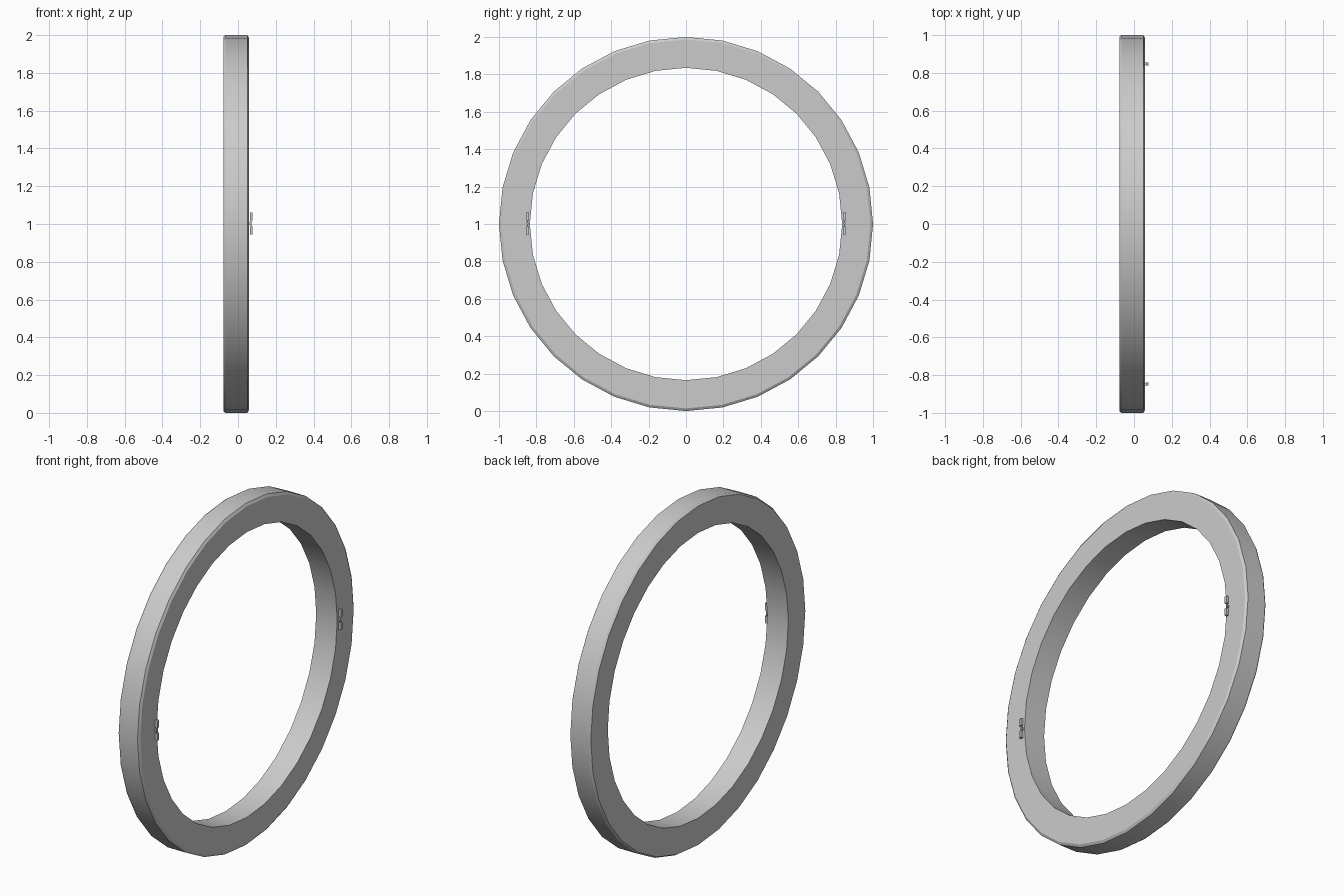
import bpy, bmesh, math

if "Cube" in bpy.data.objects:
    bpy.data.objects.remove(bpy.data.objects["Cube"])


def finish(name, bm):
    bmesh.ops.recalc_face_normals(bm, faces=bm.faces)
    mesh = bpy.data.meshes.new(name)
    bm.to_mesh(mesh)
    bm.free()
    obj = bpy.data.objects.new(name, mesh)
    bpy.context.collection.objects.link(obj)
    return obj


# Ring: chamfered (x, radius) profile swept around the x axis
SIDES = 32
profile = [(-0.078, 0.835), (-0.078, 0.992), (-0.066, 1.0),
           (0.049, 1.0), (0.058, 0.986), (0.058, 0.835)]
bm = bmesh.new()
loops = []
for i in range(SIDES):
    a = 2 * math.pi * i / SIDES
    loops.append([bm.verts.new((x, r * math.sin(a), 1 + r * math.cos(a)))
                  for x, r in profile])
for i in range(SIDES):
    a, b = loops[i], loops[(i + 1) % SIDES]
    for j in range(len(profile)):
        k = (j + 1) % len(profile)
        bm.faces.new((a[j], a[k], b[k], b[j]))
ring = finish("ring", bm)
bpy.context.view_layer.objects.active = ring
ring.select_set(True)
bpy.ops.object.shade_smooth_by_angle(angle=math.radians(25))


def add_box(bm, center, size):
    verts = bmesh.ops.create_cube(bm, size=1)["verts"]
    bmesh.ops.scale(bm, vec=size, verts=verts)
    bmesh.ops.translate(bm, vec=center, verts=verts)


# Small clips on the +x face: two prongs joined by a thin bridge and a stub
for side, label in ((-1, "front"), (1, "back")):
    y = side * 0.848
    bm = bmesh.new()
    for z in (0.966, 1.040):
        add_box(bm, (0.070, y, z), (0.015, 0.016, 0.042))
    add_box(bm, (0.069, y, 1.003), (0.006, 0.006, 0.040))
    add_box(bm, (0.063, y, 1.003), (0.014, 0.012, 0.012))
    finish(label + "_clip", bm)
